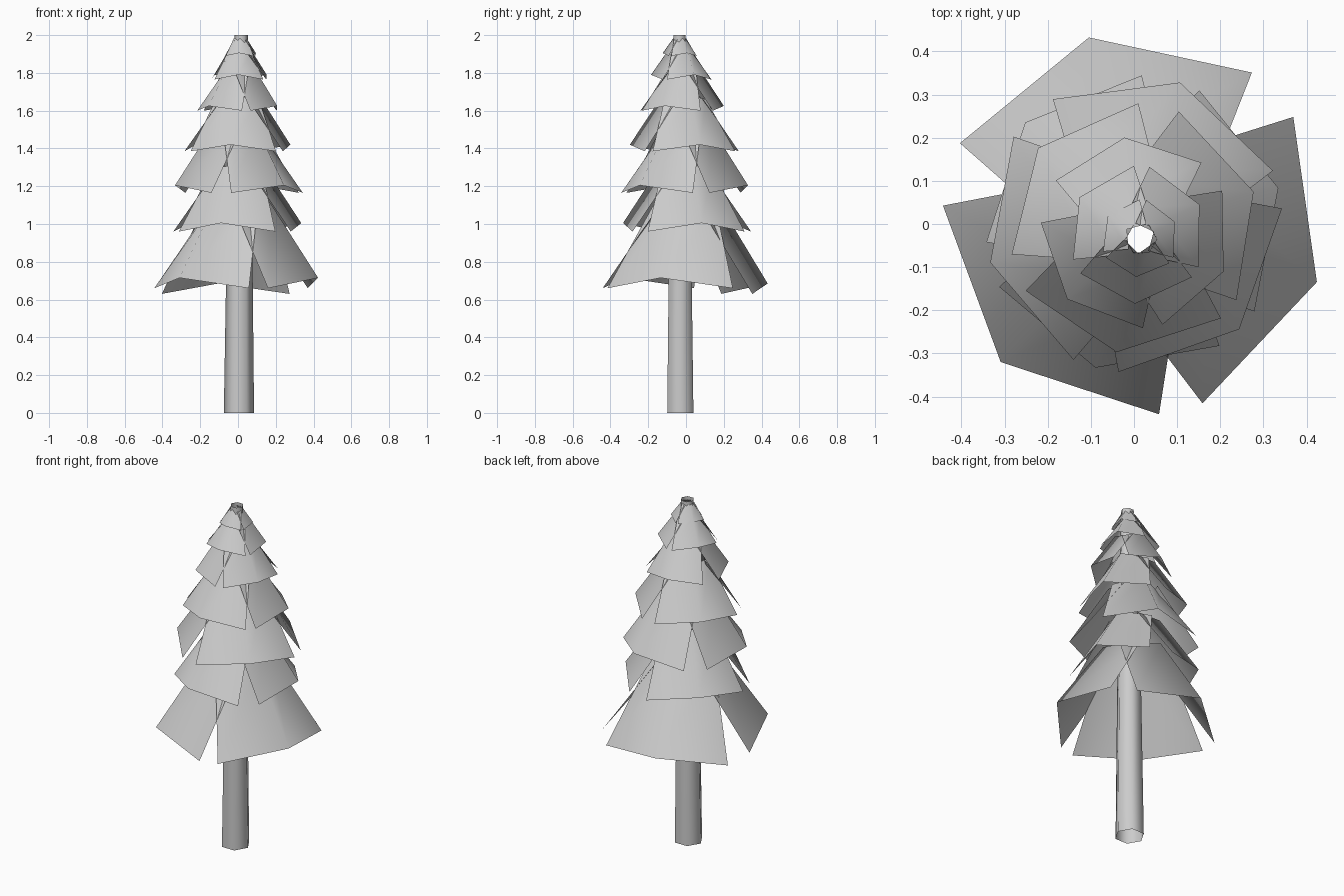
import bpy, bmesh
from math import radians, cos, sin

if "Cube" in bpy.data.objects:
    bpy.data.objects.remove(bpy.data.objects["Cube"])


def make(name, verts, faces):
    me = bpy.data.meshes.new(name)
    me.from_pydata(verts, [], faces)
    for p in me.polygons:
        p.use_smooth = True
    ob = bpy.data.objects.new(name, me)
    bpy.context.collection.objects.link(ob)
    return ob


def polar(cx, cy, r, deg, z):
    return (cx + r * cos(radians(deg)), cy + r * sin(radians(deg)), z)


# trunk: open tapering six-sided tube, leaning slightly
rings = [(0.005, -0.03, 0.08, 0.0), (0.008, -0.031, 0.068, 0.9), (0.017, -0.035, 0.036, 2.0)]
verts = [polar(x, y, r, 60 * i, z) for x, y, r, z in rings for i in range(6)]
faces = [(6 * k + i, 6 * k + (i + 1) % 6, 6 * k + 6 + (i + 1) % 6, 6 * k + 6 + i)
         for k in range(2) for i in range(6)]
make("trunk", verts, faces)

# branch tiers: centre x, y, radius, middle z, end z, half span, panel directions
tiers = [
    (0.0, 0.0, 0.445, 0.715, 0.66, 51.5, (103.6, -17.6, -134)),
    (0.0, 0.0, 0.345, 1.005, 0.96, 50, (137, 14, -105)),
    (0.0, 0.0, 0.345, 1.205, 1.165, 51, (72, -45, 195)),
    (0.0, -0.01, 0.29, 1.42, 1.385, 52, (140, 17, -98)),
    (0.005, -0.02, 0.222, 1.625, 1.60, 50, (97, -24, -136)),
    (0.008, -0.025, 0.16, 1.79, 1.765, 54, (147, 26, -92)),
    (0.013, -0.033, 0.09, 1.905, 1.89, 55, (-95, 25, 145)),
]

for n, (cx, cy, r, zm, ze, half, dirs) in enumerate(tiers):
    top_r = 0.4 * r
    top_z = min(ze + 1.02 * r, 2.0)
    # three folded panels, wider in angle where they wrap the trunk
    for k, d in enumerate(dirs):
        drop = -0.03 if (n == 0 and k == 0) else 0.0
        bottom = [polar(cx, cy, r, d + s * half, (ze if s else zm) + drop) for s in (-1, 0, 1)]
        top = [polar(cx, cy, top_r, d + s * 80, top_z - (0.02 if s and n < 6 else 0)) for s in (-1, 0, 1)]
        make(f"branch_tier_{n + 1}_panel_{k + 1}", bottom + top, [(0, 1, 4, 3), (1, 2, 5, 4)])
